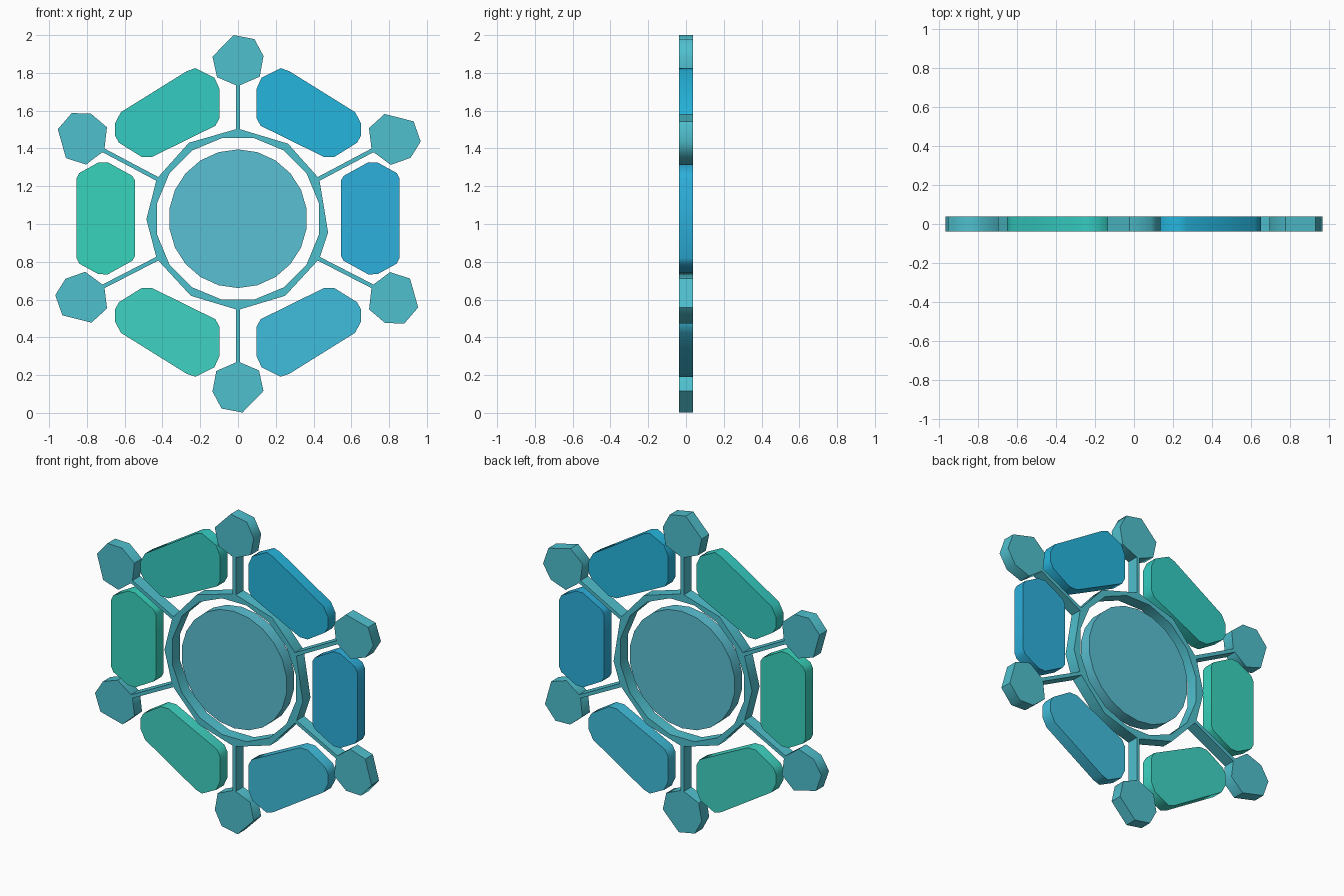
import bpy, bmesh
from math import sin, cos, pi, radians
from mathutils import Matrix

if "Cube" in bpy.data.objects:
    bpy.data.objects.remove(bpy.data.objects["Cube"])

HALF = 0.0375  # half thickness of every plate


def material(name, hexcol):
    lin = [((int(hexcol[i:i + 2], 16) / 255 + 0.055) / 1.055) ** 2.4 for i in (0, 2, 4)]
    m = bpy.data.materials.new(name)
    m.diffuse_color = (*lin, 1)
    m.use_nodes = True
    m.node_tree.nodes["Principled BSDF"].inputs["Base Color"].default_value = m.diffuse_color
    return m


def plate(name, loops, mat):
    """Extruded flat outline in the xz plane; extra loops cut holes."""
    cu = bpy.data.curves.new(name, 'CURVE')
    cu.dimensions = '2D'
    cu.fill_mode = 'BOTH'
    cu.extrude = HALF
    for loop in loops:
        s = cu.splines.new('POLY')
        s.points.add(len(loop) - 1)
        for p, (x, z) in zip(s.points, loop):
            p.co = (x, z, 0, 1)
        s.use_cyclic_u = True
    tmp = bpy.data.objects.new(name + "_outline", cu)
    bpy.context.collection.objects.link(tmp)
    bpy.context.view_layer.update()
    me = bpy.data.meshes.new_from_object(tmp)
    bpy.data.objects.remove(tmp)
    me.transform(Matrix.Rotation(pi / 2, 4, 'X'))
    bm = bmesh.new()
    bm.from_mesh(me)
    bmesh.ops.remove_doubles(bm, verts=bm.verts, dist=1e-5)
    bmesh.ops.recalc_face_normals(bm, faces=bm.faces)
    bm.to_mesh(me)
    bm.free()
    me.materials.clear()
    me.materials.append(mat)
    ob = bpy.data.objects.new(name, me)
    bpy.context.collection.objects.link(ob)
    bpy.ops.object.select_all(action='DESELECT')
    ob.select_set(True)
    bpy.context.view_layer.objects.active = ob
    bpy.ops.object.shade_smooth_by_angle(angle=radians(55))
    return ob


def circle(n, r, cz, start=0.0):
    return [(r * cos(start + 2 * pi * i / n), cz + r * sin(start + 2 * pi * i / n)) for i in range(n)]


frame = material("frame_teal", "4fc0ce")

# Central disc
plate("centre_disc", [circle(22, 0.367, 1.028, pi / 22)], material("disc_teal", "5ac0d3"))

# Irregular low-poly ring
outer = [(0, 1.505), (0.265, 1.425), (0.43, 1.24), (0.477, 0.955), (0.43, 0.815), (0.25, 0.62),
         (0, 0.545), (-0.25, 0.62), (-0.43, 0.815), (-0.485, 1.025), (-0.43, 1.24), (-0.26, 1.43)]
plate("ring", [outer, circle(16, 0.436, 1.027, pi / 16)], frame)

# Knobs (heptagons turned to face the centre) and spokes
knob = [(-0.024, 0.135), (0.087, 0.114), (0.135, 0.024), (0.115, -0.085),
        (0, -0.135), (-0.111, -0.088), (-0.135, 0.021)]
arms = [("top", 0, 0, 1.865, (0, 1.49)), ("upper_left", 60, -0.825, 1.455, (-0.42, 1.235)),
        ("lower_left", 120, -0.825, 0.605, (-0.42, 0.82)), ("bottom", 180, 0, 0.137, (0, 0.56)),
        ("lower_right", 240, 0.825, 0.605, (0.42, 0.82)), ("upper_right", 300, 0.825, 1.455, (0.42, 1.235))]
for name, deg, cx, cz, (sx, sz) in arms:
    a = radians(deg)
    turn = lambda x, z: (x * cos(a) - z * sin(a), x * sin(a) + z * cos(a))
    pts = [turn(*p) for p in knob]
    plate(name + "_knob", [[(cx + x, cz + z) for x, z in pts]], frame)
    ex, ez = cx + turn(0, -0.128)[0], cz + turn(0, -0.128)[1]
    wx, wz = turn(0.011, 0)
    plate(name + "_spoke", [[(sx - wx, sz - wz), (sx + wx, sz + wz),
                             (ex + wx, ez + wz), (ex - wx, ez - wz)]], frame)

# Six coloured panels, mirrored from two outlines
half = [(0.545, 0.2), (0.56, 0.225), (0.69, 0.297), (0.74, 0.295), (0.84, 0.24), (0.855, 0.21)]
side = [(x, 1.03 + z) for x, z in half] + [(x, 1.03 - z) for x, z in reversed(half)]
upper = [(0.65, 1.535), (0.62, 1.592), (0.27, 1.81), (0.225, 1.825), (0.125, 1.775), (0.098, 1.715),
         (0.098, 1.56), (0.12, 1.52), (0.455, 1.355), (0.51, 1.355), (0.63, 1.43), (0.65, 1.465)]
lower = [(x, 2.016 - z) for x, z in upper]
for row, shape, left_col, right_col in (("upper", upper, "35ccc2", "26b5dd"),
                                        ("middle", side, "39d4bd", "2db0dc"),
                                        ("lower", lower, "3fd4c3", "40bedc")):
    plate(row + "_left_panel", [[(-x, z) for x, z in shape]], material(row + "_green", left_col))
    plate(row + "_right_panel", [shape], material(row + "_blue", right_col))
